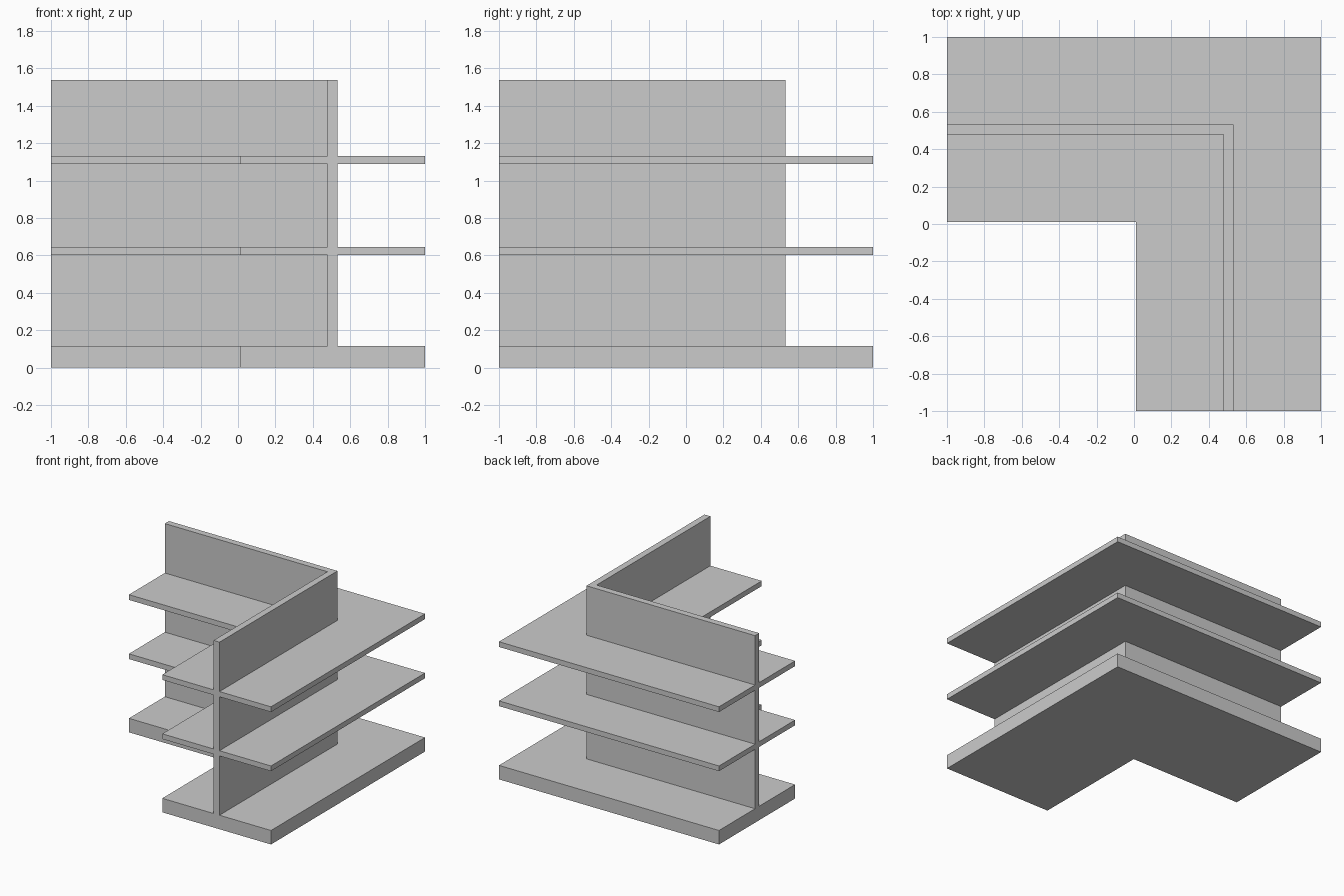
import bpy, bmesh

if "Cube" in bpy.data.objects:
    bpy.data.objects.remove(bpy.data.objects["Cube"])

INNER, WALL_IN, WALL_OUT, OUTER = 0.012, 0.478, 0.532, 1.0
BASE_TOP, WALL_TOP = 0.115, 1.537
SHELVES = [(0.602, 0.645), (1.088, 1.131)]


def side(edge, wall):
    """One side of the cross-section, from the floor to the wall top."""
    pts = [(edge, 0), (edge, BASE_TOP), (wall, BASE_TOP)]
    for low, high in SHELVES:
        pts += [(wall, low), (edge, low), (edge, high), (wall, high)]
    return pts + [(wall, WALL_TOP)]


# Cross-section: base, upright wall and shelves on both sides
profile = side(INNER, WALL_IN) + side(OUTER, WALL_OUT)[::-1]

# Sweep it along the L with a mitred corner
bm = bmesh.new()
placements = [lambda d: (-1, d), lambda d: (d, d), lambda d: (d, -1)]
rings = [[bm.verts.new((*place(d), z)) for d, z in profile] for place in placements]
n = len(profile)
for a, b in zip(rings, rings[1:]):
    for i in range(n):
        j = (i + 1) % n
        bm.faces.new((a[i], a[j], b[j], b[i]))
bm.faces.new(rings[0])
bm.faces.new(rings[-1][::-1])

# Merge the flat mitre seams on level surfaces
bmesh.ops.recalc_face_normals(bm, faces=bm.faces[:])
bmesh.ops.dissolve_limit(bm, angle_limit=0.01, verts=bm.verts[:], edges=bm.edges[:])

mesh = bpy.data.meshes.new("corner_shelf_unit")
bm.to_mesh(mesh)
bm.free()
bpy.context.collection.objects.link(bpy.data.objects.new("corner_shelf_unit", mesh))
